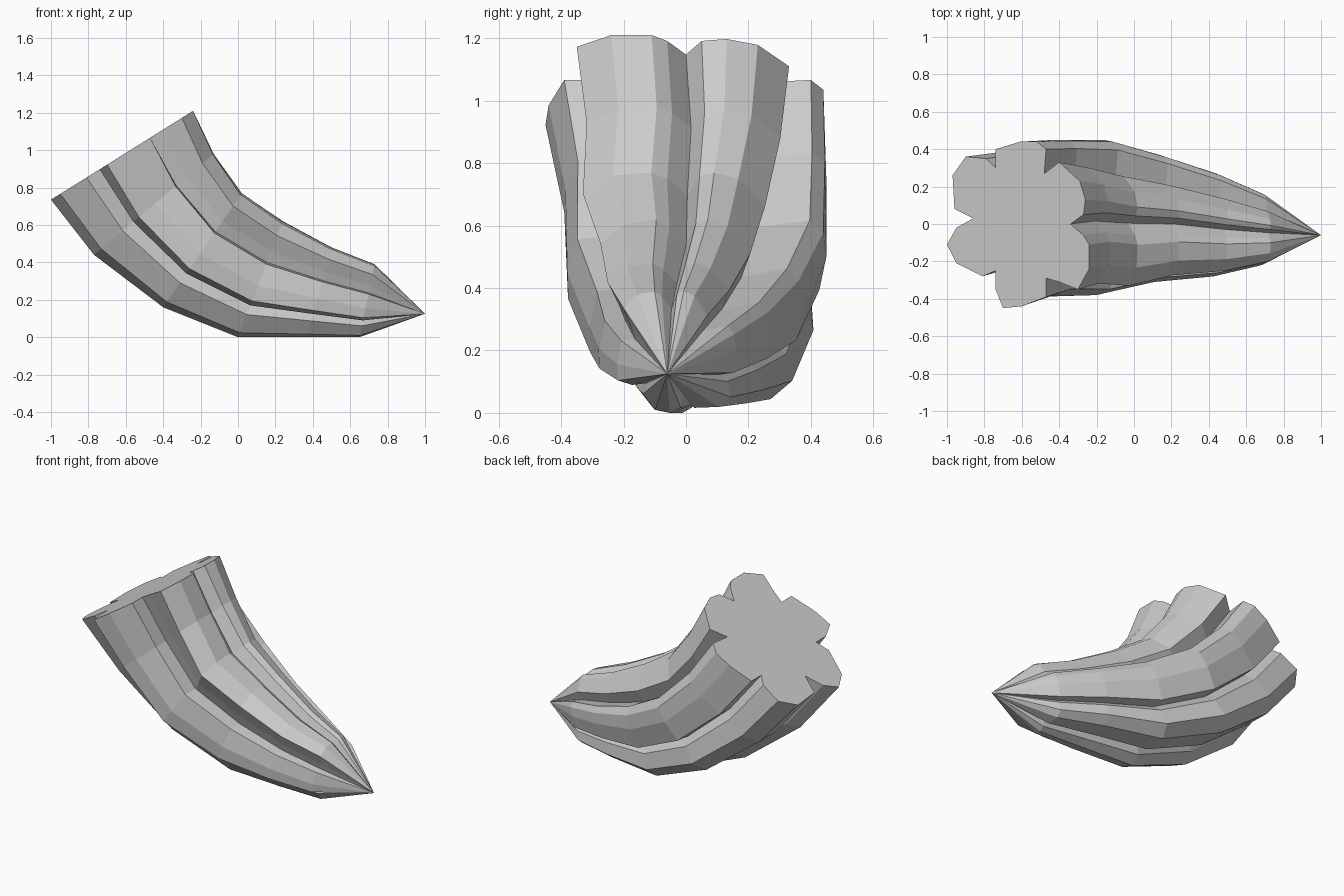
import bpy, bmesh
from math import radians
from mathutils import Matrix, Vector

cube = bpy.data.objects.get("Cube")
if cube:
    bpy.data.objects.remove(cube, do_unlink=True)

# Six-lobed outline of the cut end, seen from above (x, y)
OUTLINE = [
    (-.34, .0), (-.27, .05), (-.26, .13), (-.29, .23), (-.40, .33),
    (-.48, .27), (-.47, .40), (-.52, .44), (-.61, .44), (-.74, .40),
    (-.74, .30), (-.79, .35), (-.90, .36), (-.97, .26), (-.96, .08),
    (-.86, .03), (-.95, -.02), (-1, -.11), (-.95, -.21), (-.81, -.28),
    (-.74, -.25), (-.74, -.35), (-.70, -.45), (-.60, -.44), (-.47, -.39),
    (-.47, -.29), (-.40, -.31), (-.30, -.35), (-.24, -.24), (-.24, -.11),
    (-.27, -.06),
]
# Rings along the bend: lower x, z; upper x, z; y min, y max; skew, twist, tuck
RINGS = [
    (-1, .735, -.24, 1.21, -.45, .44, 1, 0, 0),
    (-.77, .44, -.13, .98, -.39, .45, 1, -3, .1),
    (-.40, .16, .02, .77, -.38, .45, 1.05, -6, .22),
    (0, 0, .24, .62, -.31, .37, 1.1, -7, .22),
    (.37, 0, .50, .48, -.28, .27, 1.15, -7, .22),
    (.65, 0, .73, .39, -.22, .16, 1.25, -7, .22),
]
TIP = (1, -.06, .125)

material = bpy.data.materials.new("pale grey")
material.use_nodes = True
grey = (.6, .6, .6, 1)
material.diffuse_color = grey
material.node_tree.nodes["Principled BSDF"].inputs["Base Color"].default_value = grey


def unit_range(values):
    low, high = min(values), max(values)
    return [(v - low) / (high - low) for v in values]


def ring_points(x0, z0, x1, z1, y0, y1, skew, twist, tuck):
    """Twist the lobed outline and fit it between the edges of one ring."""
    turn = Matrix.Rotation(radians(twist), 2)
    turned = []
    for x, y in OUTLINE:
        # The upper back lobe narrows towards the tip
        if x > -.49 and .1 < y < .36:
            y *= 1 - tuck
        turned.append(turn @ Vector(((x + .62) / .76, y / .89)))
    across = unit_range([p.x for p in turned])
    along = unit_range([p.y for p in turned])
    for u, v in zip(across, along):
        u **= skew
        yield x0 + (x1 - x0) * u, y0 + (y1 - y0) * v, z0 + (z1 - z0) * u


# Fluted horn: lofted rings, flat cut end, pointed tip
bm = bmesh.new()
loops = [[bm.verts.new(p) for p in ring_points(*r)] for r in RINGS]
tip = bm.verts.new(TIP)
count = len(OUTLINE)
bm.faces.new(loops[0])
for i in range(count):
    j = (i + 1) % count
    for a, b in zip(loops, loops[1:]):
        bm.faces.new((a[i], b[i], b[j], a[j]))
    bm.faces.new((loops[-1][i], tip, loops[-1][j]))
bmesh.ops.recalc_face_normals(bm, faces=bm.faces)

mesh = bpy.data.meshes.new("fluted_horn")
bm.to_mesh(mesh)
bm.free()
mesh.materials.append(material)
horn = bpy.data.objects.new("fluted_horn", mesh)
bpy.context.collection.objects.link(horn)
